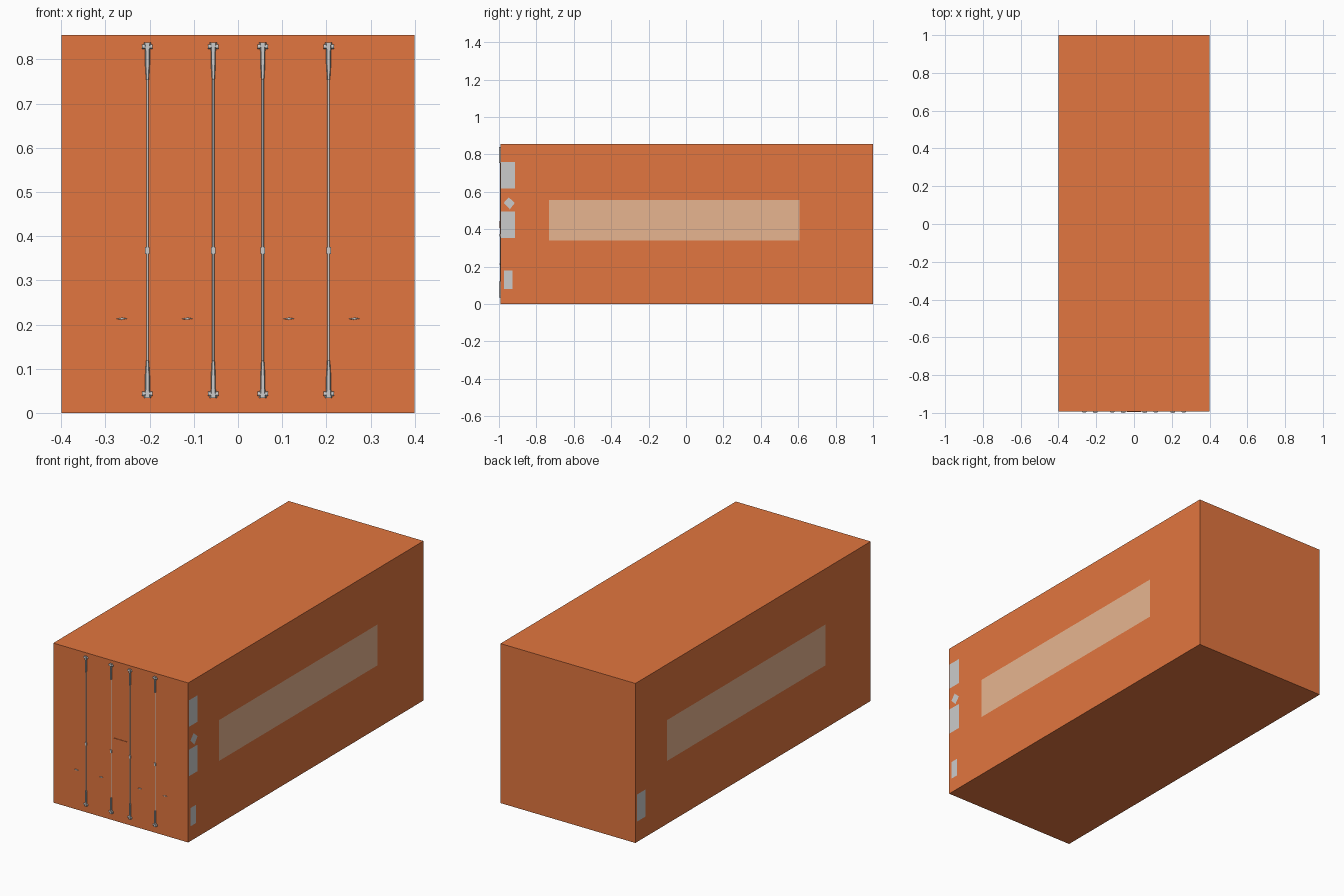
import bpy, bmesh, math
from mathutils import Vector

if "Cube" in bpy.data.objects:
    bpy.data.objects.remove(bpy.data.objects["Cube"])

FRONT = -0.993   # door plane
TOP = 0.855


def material(name, color):
    m = bpy.data.materials.new(name)
    m.diffuse_color = (*color, 1)
    m.use_nodes = True
    m.node_tree.nodes["Principled BSDF"].inputs["Base Color"].default_value = m.diffuse_color
    return m


rust = material("rust_paint", (0.76, 0.18, 0.05))
tan = material("faded_panel", (0.8, 0.46, 0.28))


def finish(bm, name, mat=None):
    bmesh.ops.recalc_face_normals(bm, faces=bm.faces)
    me = bpy.data.meshes.new(name)
    bm.to_mesh(me)
    bm.free()
    ob = bpy.data.objects.new(name, me)
    bpy.context.collection.objects.link(ob)
    if mat:
        me.materials.append(mat)
    return ob


def box(name, lo, hi, mat=None):
    bm = bmesh.new()
    bmesh.ops.create_cube(bm, size=1)
    for v in bm.verts:
        v.co = Vector([a + (b - a) * (c + 0.5) for a, b, c in zip(lo, hi, v.co)])
    return finish(bm, name, mat)


def extrude_profile(name, pts, y_back, y_front):
    # outline in x/z, slightly narrower at its front face
    bm = bmesh.new()
    cx = sum(p[0] for p in pts) / len(pts)
    back = [bm.verts.new((x, y_back, z)) for x, z in pts]
    front = [bm.verts.new((cx + (x - cx) * 0.6, y_front, z)) for x, z in pts]
    bm.faces.new(back)
    bm.faces.new(front)
    n = len(pts)
    for i in range(n):
        j = (i + 1) % n
        bm.faces.new((back[i], back[j], front[j], front[i]))
    return finish(bm, name)


def cylinder(name, p, q, r, sides=8):
    p, q = Vector(p), Vector(q)
    bm = bmesh.new()
    bmesh.ops.create_cone(bm, cap_ends=True, segments=sides, radius1=r, radius2=r, depth=(q - p).length)
    rot = (q - p).to_track_quat('Z', 'Y').to_matrix()
    for v in bm.verts:
        v.co = rot @ v.co + (p + q) / 2
    ob = finish(bm, name)
    for f in ob.data.polygons:
        f.use_smooth = len(f.vertices) == 4
    return ob


def label(name, side, pts, mat=None):
    # flat marking just proud of a side wall; points are (y, z)
    if side < 0:
        pts = pts[::-1]
    me = bpy.data.meshes.new(name)
    me.from_pydata([(side * 0.401, y, z) for y, z in pts], [], [range(len(pts))])
    ob = bpy.data.objects.new(name, me)
    bpy.context.collection.objects.link(ob)
    if mat:
        me.materials.append(mat)


def rect(y0, y1, z0, z1):
    return [(y0, z0), (y1, z0), (y1, z1), (y0, z1)]


# container body and door plate
box("container_body", (-0.4, FRONT, 0), (0.4, 1, TOP), rust)
box("door_plate", (-0.038, FRONT - 0.003, 0.405), (0.038, FRONT + 0.002, 0.443), rust)

# locking rods with end fittings and centre guides
for i, x in enumerate((-0.205, -0.056, 0.056, 0.205)):
    cylinder(f"lock_rod_{i}", (x, FRONT, 0.04), (x, FRONT, 0.832), 0.0025)
    for end, base, d in (("lower", 0.034, 1), ("upper", 0.838, -1)):
        outline = [(0.009, 0), (0.006, 0.02), (0.006, 0.045), (0.0035, 0.085)]
        pts = [(x + a, base + d * h) for a, h in outline]
        pts += [(x - a, base + d * h) for a, h in reversed(outline)]
        extrude_profile(f"{end}_fitting_{i}", pts, FRONT + 0.002, -1)
        z = base + d * 0.009
        cylinder(f"{end}_pin_{i}", (x - 0.012, FRONT - 0.001, z), (x + 0.012, FRONT - 0.001, z), 0.005)
    box(f"rod_guide_{i}", (x - 0.005, FRONT - 0.005, 0.360), (x + 0.005, FRONT + 0.002, 0.375))

# handle tips
for i, x in enumerate((-0.263, -0.115, 0.115, 0.263)):
    extrude_profile(f"handle_tip_{i}",
                    [(x - 0.014, 0.213), (x, 0.2105), (x + 0.014, 0.213), (x, 0.216)],
                    FRONT + 0.002, FRONT - 0.004)

# side markings
for s in (1, -1):
    y0, y1 = sorted((-0.733 * s, 0.607 * s))
    label("side_panel", s, rect(y0, y1, 0.338, 0.557), tan)
label("upper_marking", 1, rect(-0.988, -0.914, 0.618, 0.76))
label("middle_marking", 1, rect(-0.988, -0.914, 0.353, 0.495))
label("lower_marking", 1, rect(-0.973, -0.928, 0.08, 0.178))
label("diamond_marking", 1, [(-0.942, 0.506), (-0.915, 0.54), (-0.948, 0.57), (-0.975, 0.54)])
label("rear_marking", -1, rect(0.914, 0.988, 0.11, 0.255))
